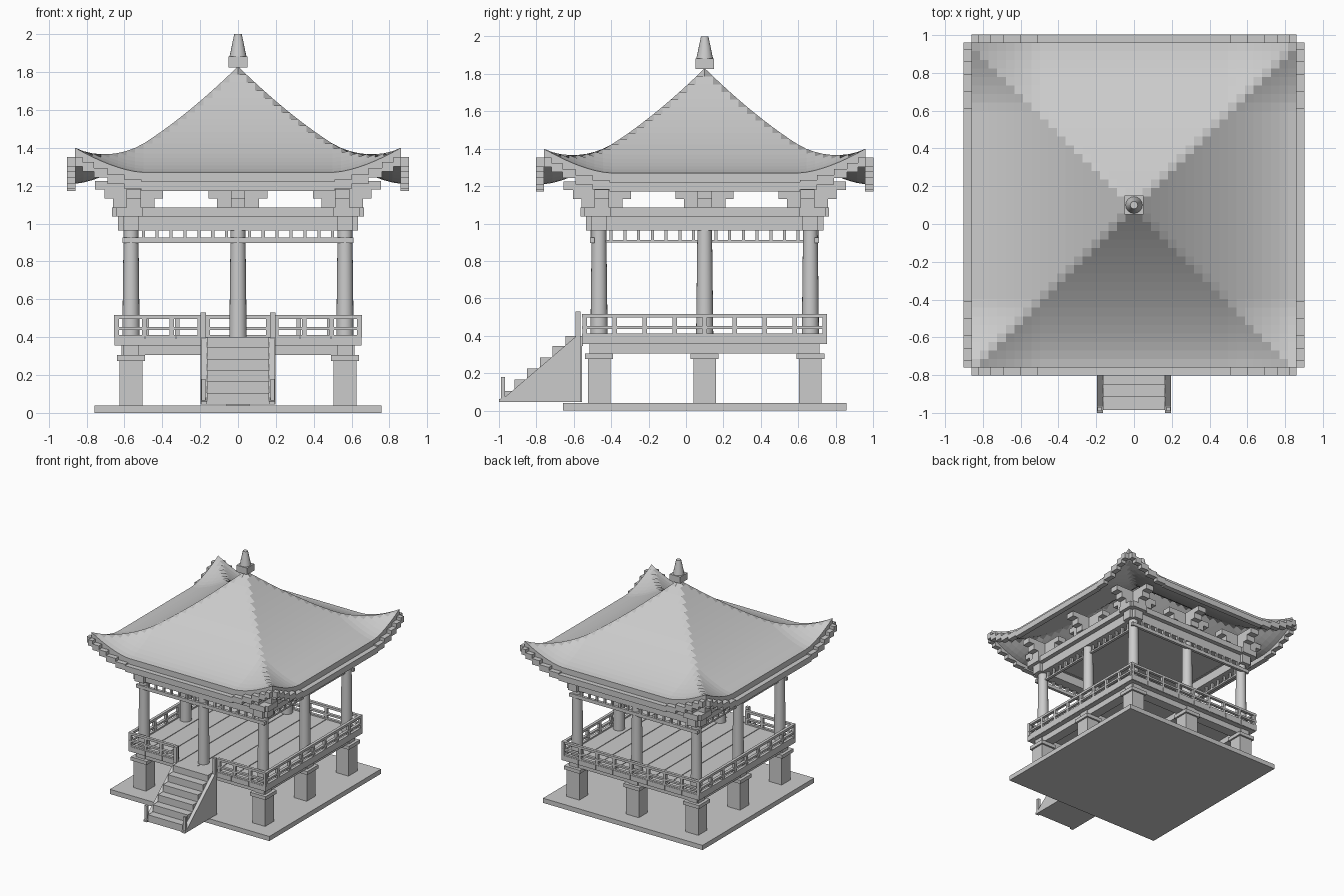
import bpy, bmesh, math
from mathutils import Vector

if "Cube" in bpy.data.objects:
    bpy.data.objects.remove(bpy.data.objects["Cube"])

CY = 0.1        # pavilion centre along y
COL = 0.565     # column line offset
EAVE = 0.86     # half width of the roof

grey = bpy.data.materials.new("plain_grey")
grey.use_nodes = True
grey.diffuse_color = (0.6, 0.6, 0.6, 1)
grey.node_tree.nodes["Principled BSDF"].inputs["Base Color"].default_value = grey.diffuse_color


def finish(name, bm):
    mesh = bpy.data.meshes.new(name)
    bmesh.ops.recalc_face_normals(bm, faces=bm.faces)
    bm.to_mesh(mesh)
    bm.free()
    mesh.materials.append(grey)
    ob = bpy.data.objects.new(name, mesh)
    bpy.context.collection.objects.link(ob)
    return ob


def add_box(bm, x0, x1, y0, y1, z0, z1):
    vs = bmesh.ops.create_cube(bm, size=1)["verts"]
    for v in vs:
        v.co = Vector((x1 if v.co.x > 0 else x0, y1 if v.co.y > 0 else y0, z1 if v.co.z > 0 else z0))


def boxes(name, items):
    bm = bmesh.new()
    for b in items:
        add_box(bm, *b)
    return finish(name, bm)


def block(x, y, rx, ry, z0, z1):
    """Box centred on (x, y), measured from the pavilion centre."""
    return (x - rx, x + rx, CY + y - ry, CY + y + ry, z0, z1)


def along(axis, offset, a, b, half, z0, z1):
    """Bar running from a to b along an axis, at an offset on the other axis."""
    mid, length = (a + b) / 2, (b - a) / 2
    if axis == "x":
        return block(mid, offset, length, half, z0, z1)
    return block(offset, mid, half, length, z0, z1)


def frame(offset, reach, half, z0, z1):
    return [along(ax, s * offset, -reach, reach, half, z0, z1) for ax in "xy" for s in (-1, 1)]


def cone(name, spots, r0, r1, z0, z1, sides):
    bm = bmesh.new()
    for x, y in spots:
        vs = bmesh.ops.create_cone(bm, cap_ends=True, segments=sides, radius1=r0, radius2=r1, depth=z1 - z0)["verts"]
        bmesh.ops.translate(bm, verts=vs, vec=(x, CY + y, (z0 + z1) / 2))
    ob = finish(name, bm)
    bpy.context.view_layer.objects.active = ob
    ob.select_set(True)
    bpy.ops.object.shade_smooth_by_angle(angle=math.radians(40))
    ob.select_set(False)


def ring(d):
    """Corner and mid-side spots of a square."""
    return [(x, y) for x in (-d, 0, d) for y in (-d, 0, d) if x or y]


# Ground slab and stone footings
boxes("ground_slab", [block(0, 0, 0.757, 0.757, 0, 0.04)])
boxes("footings", [block(x, y, 0.06, 0.06, 0.04, 0.275) for x, y in ring(COL)])
boxes("footing_caps", [block(x, y, 0.075, 0.075, 0.275, 0.305) for x, y in ring(COL)])

# Deck: beams, slab and planks
boxes("deck_beams", [along(ax, o, -0.615, 0.615, 0.042, 0.305, 0.356)
                     for ax in "xy" for o in (-COL, 0, COL)])
boxes("deck_slab", [block(0, 0, 0.65, 0.65, 0.355, 0.392)])
n = 8
w = 1.31 / n
boxes("deck_planks", [block(-0.655 + w * (i + 0.5), 0, w / 2 - 0.003, 0.655, 0.357, 0.4) for i in range(n)])

# Railings, with a gap at the stairs
rails, posts = [], []
for ax in "xy":
    for s in (-1, 1):
        spans = [(-0.655, -0.19), (0.19, 0.655)] if (ax, s) == ("x", -1) else [(-0.655, 0.655)]
        for a, b in spans:
            for z0, z1 in ((0.4, 0.412), (0.437, 0.453), (0.497, 0.517)):
                rails.append(along(ax, s * 0.64, a, b, 0.012, z0, z1))
            count = 8 if b - a > 1 else 3
            for i in range(count + 1):
                p = a + 0.013 + (b - a - 0.026) * i / count
                posts.append(along(ax, s * 0.64, p - 0.012, p + 0.012, 0.011, 0.4, 0.51))
boxes("railing_bars", rails)
boxes("railing_posts", posts)

# Stairs
steps = [(-0.165, 0.165, -0.985 + 0.068 * i, -0.555, 0.045 + 0.06 * i, 0.105 + 0.06 * i) for i in range(5)]
boxes("stair_steps", steps + [(-0.165, 0.165, -0.645, -0.55, 0.345, 0.4)])
bm = bmesh.new()
for s in (-1, 1):
    side = [(-1, 0.045), (-0.565, 0.045), (-0.565, 0.4), (-0.59, 0.395), (-0.965, 0.075), (-1, 0.06)]
    face = bm.faces.new([bm.verts.new((s * 0.165, y, z)) for y, z in side])
    ext = bmesh.ops.extrude_face_region(bm, geom=[face])["geom"]
    bmesh.ops.translate(bm, verts=[v for v in ext if isinstance(v, bmesh.types.BMVert)], vec=(s * 0.03, 0, 0))
finish("stair_sides", bm)
newels = []
for s in (-1, 1):
    x = s * 0.183
    newels += [(x - 0.014, x + 0.014, -0.59, -0.565, 0.045, 0.53),
               (x - 0.011, x + 0.011, -0.99, -0.968, 0.045, 0.18)]
boxes("stair_newels", newels)

# Columns
cone("columns", ring(COL), 0.046, 0.039, 0.4, 0.97, 20)

# Hanging lattice under the beams
lattice = []
for s in (-1, 1):
    lattice.append(along("x", s * 0.6, -0.61, 0.61, 0.012, 0.897, 0.926))
    for a, b in ((-0.5, -0.06), (0.06, 0.5)):
        lattice.append(along("y", s * COL, a - 0.03, b + 0.03, 0.012, 0.898, 0.912))
        for i in range(7):
            p = a + (b - a) * i / 6
            lattice.append(along("x", s * 0.6, p - 0.008, p + 0.008, 0.01, 0.92, 0.965))
            lattice.append(along("y", s * COL, p - 0.008, p + 0.008, 0.01, 0.91, 0.965))
boxes("hanging_lattice", lattice)

# Top beams and ceiling
boxes("lower_beams", frame(COL, 0.635, 0.042, 0.963, 1.037))
boxes("upper_beams", frame(COL + 0.01, 0.665, 0.07, 1.037, 1.085))
boxes("ceiling", [block(0, 0, 0.56, 0.56, 1.04, 1.06)])

# Stacked cross brackets
arms = []
for x, y in ring(0.55):
    for reach, z0, z1 in ((0.11, 1.085, 1.132), (0.155, 1.132, 1.18), (0.205, 1.18, 1.225)):
        arms += [block(x, y, reach, 0.038, z0, z1), block(x, y, 0.038, reach, z0, z1)]
boxes("brackets", arms)


# Curved roof with lifted corners
def lift(m):
    return 0.13 * (max(0, m - 0.5) / (EAVE - 0.5)) ** 1.6


def roof_height(x, y):
    d, m = max(abs(x), abs(y)), min(abs(x), abs(y))
    return 1.27 + 0.56 * max(0, 1 - d / EAVE) ** 1.5 + lift(m)


bm = bmesh.new()
bmesh.ops.create_grid(bm, x_segments=38, y_segments=38, size=EAVE)
for v in bm.verts:
    v.co.z = roof_height(v.co.x, v.co.y)
# Drop a lower skin and join it along the eaves
ext = bmesh.ops.extrude_face_region(bm, geom=bm.faces[:], use_keep_orig=True)["geom"]
for v in ext:
    if isinstance(v, bmesh.types.BMVert):
        v.co.z -= 0.06
bmesh.ops.translate(bm, verts=bm.verts, vec=(0, CY, 0))
finish("roof", bm)

# Stepped eave boards rising towards the corners
boards = []
cuts = (0.51, 0.6, 0.69, 0.76, 0.82, EAVE)
for s in (-1, 1):
    for ax in "xy":
        boards.append(along(ax, s * 0.88, -cuts[0], cuts[0], 0.022, 1.172, 1.222))
        for a, b in zip(cuts, cuts[1:]):
            z = 1.172 + lift((a + b) / 2 + 0.02)
            for lo, hi in ((a, b), (-b, -a)):
                boards.append(along(ax, s * 0.88, lo, hi, 0.022, z, z + 0.05))
boxes("eave_boards", boards)

# Finial
boxes("finial_base", [block(0, 0, 0.05, 0.05, 1.825, 1.882)])
cone("finial", [(0, 0)], 0.045, 0.02, 1.88, 2.0, 16)
